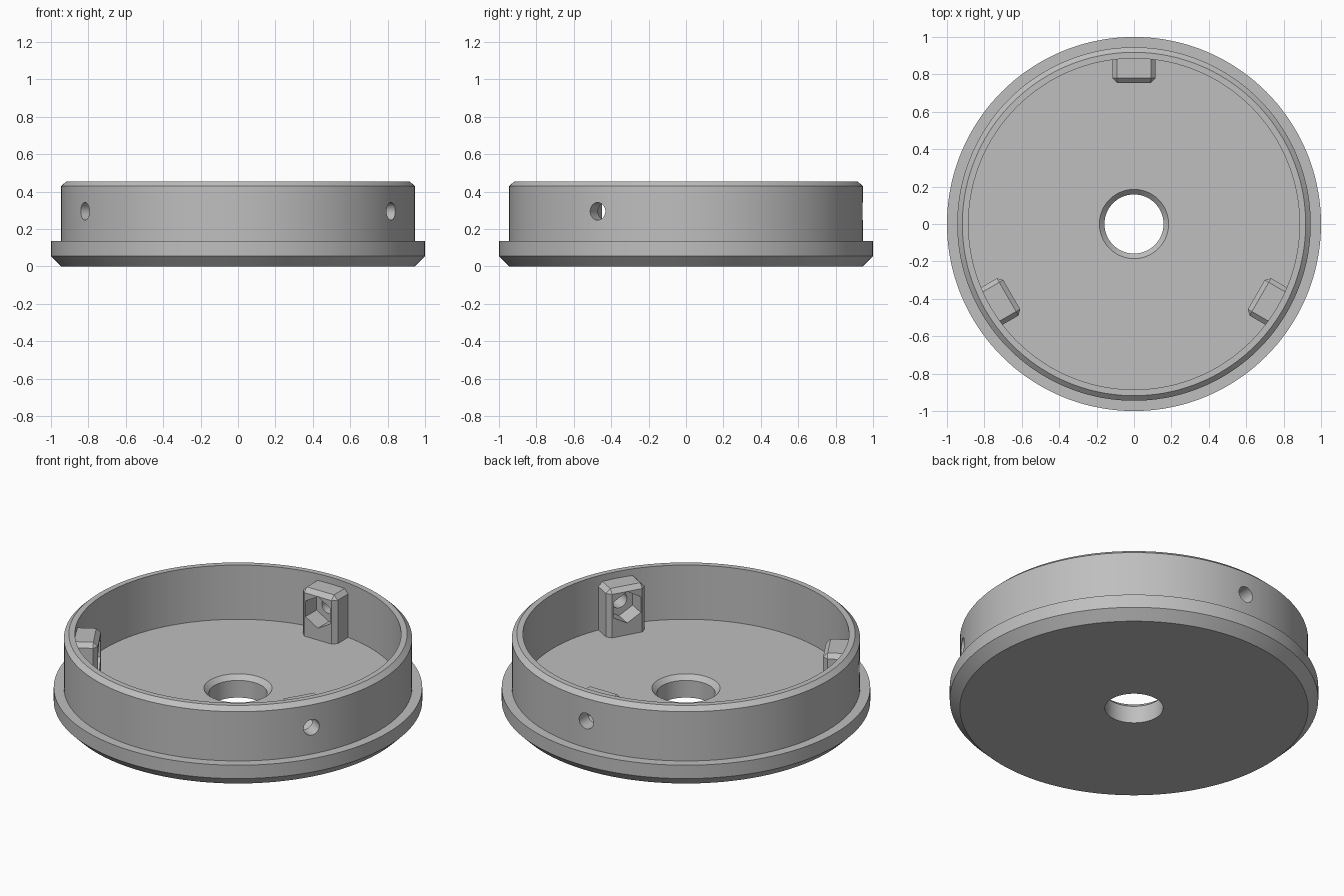
import bpy, bmesh, math
from mathutils import Matrix

cube = bpy.data.objects.get("Cube")
if cube:
    bpy.data.objects.remove(cube, do_unlink=True)

grey = bpy.data.materials.new("plain_grey")
grey.use_nodes = True
colour = (0.52, 0.52, 0.52, 1)
grey.diffuse_color = colour
grey.node_tree.nodes["Principled BSDF"].inputs["Base Color"].default_value = colour


def make(name, bm):
    bmesh.ops.recalc_face_normals(bm, faces=bm.faces)
    mesh = bpy.data.meshes.new(name)
    bm.to_mesh(mesh)
    bm.free()
    mesh.materials.append(grey)
    obj = bpy.data.objects.new(name, mesh)
    bpy.context.collection.objects.link(obj)
    return obj


def lathe(name, profile, steps=144):
    """Turn a closed (radius, height) outline about the z axis."""
    bm = bmesh.new()
    verts = [bm.verts.new((r, 0, z)) for r, z in profile]
    edges = [bm.edges.new((a, b)) for a, b in zip(verts, verts[1:] + verts[:1])]
    bmesh.ops.spin(bm, geom=verts + edges, cent=(0, 0, 0), axis=(0, 0, 1),
                   angle=math.tau, steps=steps, use_duplicate=False)
    bmesh.ops.remove_doubles(bm, verts=bm.verts, dist=1e-4)
    return make(name, bm)


def boss(name, turn):
    """Block against the wall with chamfered top and upright edges."""
    front, back, bottom, top = 0.755, 0.92, 0.10, 0.415
    bm = bmesh.new()
    place = (Matrix.Translation((0, (front + back) / 2, (bottom + top) / 2))
             @ Matrix.Diagonal((0.23, back - front, top - bottom, 1)))
    bmesh.ops.create_cube(bm, size=1, matrix=place)
    edges = [e for e in bm.edges if max(v.co.z for v in e.verts) > 0.2]
    bmesh.ops.bevel(bm, geom=edges, offset=0.025, segments=1, affect='EDGES')
    bm.transform(turn)
    return make(name, bm)


def radial_prism(name, sides, radius, start, end, turn):
    """Prism lying along a radius at screw height."""
    bm = bmesh.new()
    place = (turn @ Matrix.Translation((0, (start + end) / 2, 0.295))
             @ Matrix.Rotation(math.pi / 2, 4, 'X'))
    bmesh.ops.create_cone(bm, cap_ends=True, segments=sides, radius1=radius,
                          radius2=radius, depth=end - start, matrix=place)
    return make(name, bm)


def combine(target, tool, operation):
    mod = target.modifiers.new("combine", 'BOOLEAN')
    mod.operation = operation
    mod.solver = 'EXACT'
    mod.object = tool
    bpy.context.view_layer.objects.active = target
    bpy.ops.object.modifier_apply(modifier=mod.name)
    bpy.data.objects.remove(tool, do_unlink=True)


# Cap: floor with central hole, chamfered flange and upright wall
cap = lathe("round_cap", [
    (0.158, 0), (0.945, 0), (1.0, 0.055), (1.0, 0.135), (0.945, 0.135),
    (0.945, 0.43), (0.918, 0.455), (0.885, 0.455), (0.885, 0.13),
    (0.185, 0.13), (0.158, 0.103)])

# Three screw bosses, each with a hexagonal nut pocket and a screw hole
for degrees in (0, 120, 240):
    turn = Matrix.Rotation(math.radians(degrees), 4, 'Z')
    combine(cap, boss("screw_boss", turn), 'UNION')
    combine(cap, radial_prism("nut_pocket", 6, 0.094, 0.70, 0.86, turn), 'DIFFERENCE')
    combine(cap, radial_prism("screw_hole", 32, 0.047, 0.80, 1.02, turn), 'DIFFERENCE')

# Smooth curved walls, crisp edges
bpy.ops.object.select_all(action='DESELECT')
cap.select_set(True)
bpy.context.view_layer.objects.active = cap
bpy.ops.object.shade_smooth_by_angle(angle=math.radians(25))
